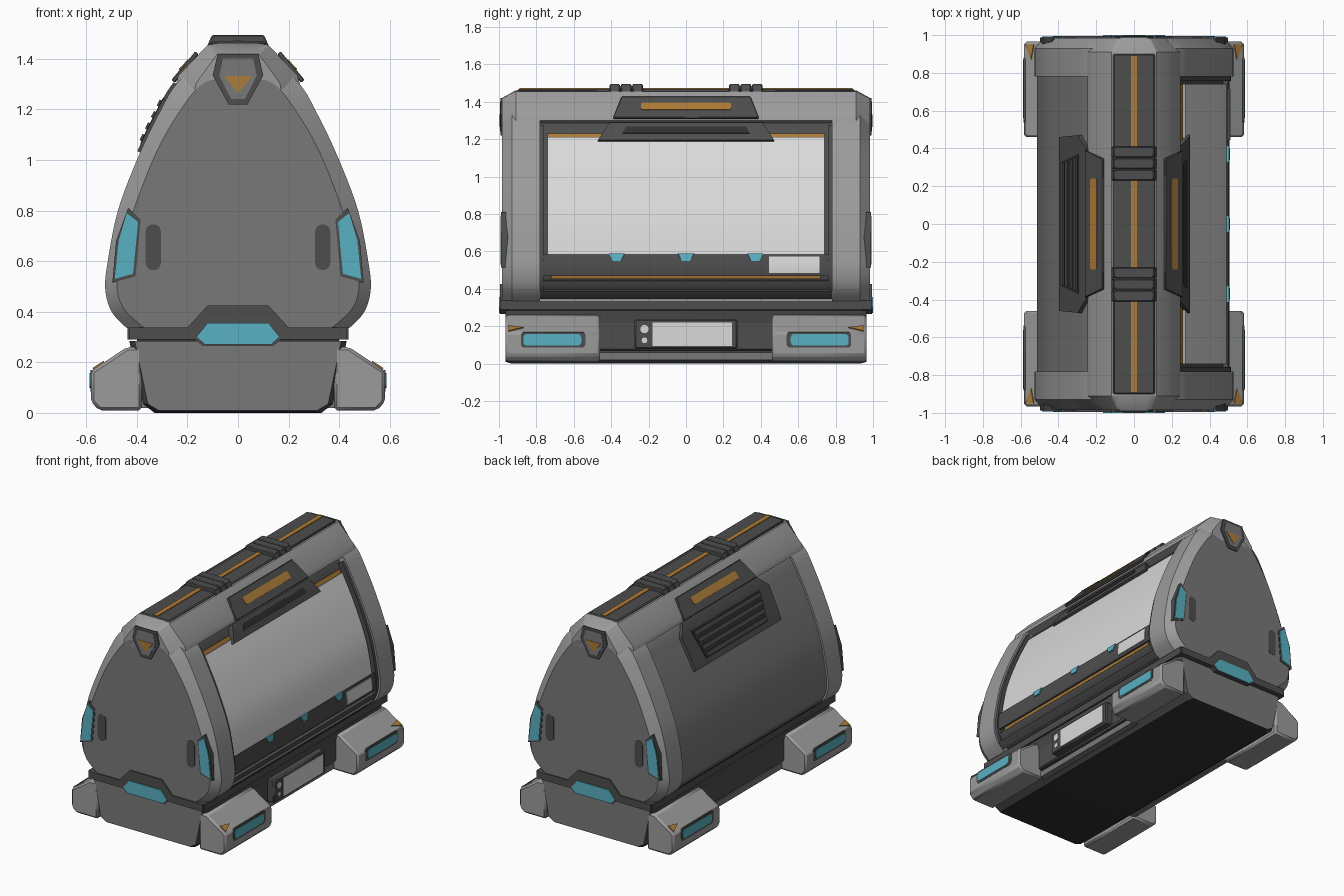
import bpy, bmesh, math
from mathutils import Vector

if "Cube" in bpy.data.objects:
    bpy.data.objects.remove(bpy.data.objects["Cube"])

def mat(name, r, g, b):
    m = bpy.data.materials.new(name)
    m.diffuse_color = (r, g, b, 1)
    m.use_nodes = True
    m.node_tree.nodes["Principled BSDF"].inputs["Base Color"].default_value = m.diffuse_color
    return m

WHITE = mat("pale_panel", 0.70, 0.70, 0.70)
LIGHT = mat("light_grey", 0.33, 0.33, 0.33)
MID = mat("mid_grey", 0.19, 0.19, 0.19)
DARK = mat("dark_grey", 0.075, 0.075, 0.075)
BLACK = mat("near_black", 0.03, 0.03, 0.03)
CYAN = mat("cyan_light", 0.10, 0.44, 0.55)
ORANGE = mat("orange_trim", 0.42, 0.20, 0.04)

def make(name, verts, faces, mats, rule=None, bevel=0, angle=30):
    me = bpy.data.meshes.new(name)
    bm = bmesh.new()
    vs = [bm.verts.new(v) for v in verts]
    for f in faces:
        bm.faces.new([vs[i] for i in f])
    bmesh.ops.recalc_face_normals(bm, faces=bm.faces)
    if rule:
        for f in bm.faces:
            f.normal_update()
            f.material_index = rule(f)
    bm.to_mesh(me)
    bm.free()
    for m in mats:
        me.materials.append(m)
    me.shade_smooth()
    me.set_sharp_from_angle(angle=math.radians(angle))
    ob = bpy.data.objects.new(name, me)
    bpy.context.collection.objects.link(ob)
    if bevel:
        b = ob.modifiers.new("bevel", 'BEVEL')
        b.width, b.segments, b.limit_method = bevel, 1, 'ANGLE'
    return ob

def loft(name, rings, mats, rule=None, bevel=0):
    n, v, f = len(rings[0]), [p for r in rings for p in r], []
    for k in range(len(rings) - 1):
        for i in range(n):
            j = (i + 1) % n
            f.append((k*n + i, k*n + j, k*n + n + j, k*n + n + i))
    f += [tuple(range(n)), tuple(range(len(v) - n, len(v)))]
    return make(name, v, f, mats, rule, bevel)

def prism(name, pts, vec, m, bevel=0):
    return loft(name, [[Vector(p) for p in pts], [Vector(p) + Vector(vec) for p in pts]], [m], None, bevel)

def box(name, x0, x1, y0, y1, z0, z1, m, bevel=0):
    return prism(name, [(x0, y0, z0), (x1, y0, z0), (x1, y1, z0), (x0, y1, z0)], (0, 0, z1 - z0), m, bevel)

def stadium(cu, cv, w, h, r, n=5):
    pts = []
    for q, (a, b) in enumerate(((1, 1), (-1, 1), (-1, -1), (1, -1))):
        for i in range(n + 1):
            t = (q + i / n) * math.pi / 2
            pts.append((cu + a*(w/2 - r) + r*math.cos(t), cv + b*(h/2 - r) + r*math.sin(t)))
    return pts

def spline(c, n=5):
    out = []
    c = [Vector(p) for p in c]
    for i in range(len(c) - 1):
        a, b, d, e = c[max(i-1, 0)], c[i], c[i+1], c[min(i+2, len(c)-1)]
        for k in range(n):
            t = k / n
            out.append(0.5*(2*b + (d-a)*t + (2*a-5*b+4*d-e)*t*t + (3*b-a-3*d+e)*t**3))
    return out + [c[-1]]

# hull half profiles (x, z), top centre to bottom
OUTER = spline([(0, 1.40), (.12, 1.385), (.24, 1.305), (.32, 1.17), (.40, 1.0), (.475, .80),
                (.515, .60), (.525, .49), (.50, .40), (.44, .335)])
INNER = spline([(0, 1.325), (.09, 1.32), (.165, 1.28), (.27, 1.13), (.345, .98), (.43, .75),
                (.47, .58), (.478, .49), (.45, .41), (.37, .335)])

def offset(half, d):
    out = []
    for i, p in enumerate(half):
        t = (half[min(i+1, len(half)-1)] - half[max(i-1, 0)]).normalized()
        q = p + d * Vector((-t.y, t.x))
        out.append(Vector((0 if i == 0 else q.x, max(q.y, .335))))
    return out

def ring(y, right, left=None):
    left = left or right
    return [(p.x, y, p.y) for p in right] + [(-p.x, y, p.y) for p in reversed(left[1:])]

def hull_x(z):
    for a, b in zip(OUTER, OUTER[1:]):
        if b.y <= z <= a.y:
            return a.x + (b.x - a.x) * (a.y - z) / (a.y - b.y)
    return OUTER[-1].x

def on_hull(z, d):
    g = (hull_x(z + .015) - hull_x(z - .015)) / .03
    l = math.hypot(1, g)
    return hull_x(z) + d / l, z - d * g / l

def slab(name, s, z0, z1, h0, h1, d0, d1, m, yc=0, n=12):
    """curved plate following the hull side s, between offsets d0 and d1"""
    rings = []
    for i in range(n + 1):
        t = i / n
        z, h = z0 + (z1 - z0)*t, h0 + (h1 - h0)*t
        (xa, za), (xb, zb) = on_hull(z, d0), on_hull(z, d1)
        rings.append([(s*xa, yc-h, za), (s*xb, yc-h, zb), (s*xb, yc+h, zb), (s*xa, yc+h, za)])
    return loft(name, rings, [m])

# main hull: closed on the left, dark recess behind the door on the right
loft("hull_middle", [ring(y, offset(OUTER, -.045), offset(OUTER, -.012)) for y in (-.8, .8)],
     [MID, DARK], lambda f: 1 if f.calc_center_median().x > .02 else 0)

for e in (-1, 1):
    # end arches with flat end panel
    loft("end_arch", [ring(e*.985, INNER), ring(e*.93, OUTER), ring(e*.78, OUTER)],
         [LIGHT, MID], lambda f: 1 if abs(f.normal.y) > .95 and abs(f.calc_center_median().y) > .95 else 0)
    for s in (-1, 1):
        # end lights and slots
        frame = [(.435, .81), (.385, .765), (.405, .54), (.497, .515), (.482, .68)]
        lamp = [(.44, .79), (.395, .755), (.415, .55), (.487, .53), (.472, .68)]
        prism("end_lamp_frame", [(s*x, e*.94, z) for x, z in frame], (0, e*.048, 0), DARK)
        prism("end_lamp", [(s*x, e*.94, z) for x, z in lamp], (0, e*.052, 0), CYAN)
        prism("end_slot", [(s*x, e*.98, z) for x, z in stadium(.335, .655, .06, .18, .028)], (0, e*.007, 0), DARK)
    # crest at the top of each end
    crest = [(-.08, 1.42), (.08, 1.42), (.10, 1.335), (.037, 1.22), (-.037, 1.22), (-.10, 1.335)]
    prism("crest_frame", [(x, e*.94, z) for x, z in crest], (0, e*.052, 0), DARK)
    prism("crest_plate", [(x*.74, e*.98, 1.33 + (z - 1.33)*.8) for x, z in crest], (0, e*.015, 0), MID)
    prism("crest_triangle", [(x, e*.99, z) for x, z in ((-.057, 1.333), (.057, 1.333), (0, 1.265))], (0, e*.008, 0), ORANGE)
    # raised belt bracket with lamp
    half = [(.12, .425), (.2, .338), (.43, .338), (.43, .29), (.17, .29), (.14, .266)]
    prism("belt_bracket", [(x, e*.93, z) for x, z in half] + [(-x, e*.93, z) for x, z in reversed(half)],
          (0, e*.064, 0), DARK)
    lampf = [(.165, .30), (.12, .356), (-.12, .356), (-.165, .30), (-.13, .27), (.13, .27)]
    prism("belt_lamp", [(x, e*.99, z) for x, z in lampf], (0, e*.01, 0), CYAN)

# roof cap with tapered ends
def roof(y, half):
    return [(x, y, z) for x, z in half] + [(-x, y, z) for x, z in reversed(half)]
small = [(.06, 1.42), (.085, 1.415), (.165, 1.305), (.17, 1.28), (.1, 1.26)]
large = [(.08, 1.462), (.12, 1.455), (.235, 1.335), (.245, 1.30), (.1, 1.26)]
loft("roof_cap", [roof(-.985, small), roof(-.91, large), roof(.91, large), roof(.985, small)], [LIGHT])
# spine, orange line and ribbed collars
box("spine", -.11, .11, -.9, .9, 1.42, 1.468, DARK, .006)
box("spine_line", -.016, .016, -.89, .89, 1.465, 1.473, ORANGE)
for e in (-1, 1):
    for k in (-1, 0, 1):
        y = e*.32 + k*.061
        prism("collar_rib", [(-.123, y-.028, 1.45), (.123, y-.028, 1.45), (.102, y-.028, 1.495), (-.102, y-.028, 1.495)],
              (0, .056, 0), DARK, .005)
    box("collar_core", -.108, .108, e*.32-.08, e*.32+.08, 1.45, 1.485, DARK)

for s in (-1, 1):
    # roof side brackets with orange inlay
    n = Vector((s*.73, 0, .68))
    prism("roof_bracket", [(s*.25, -.39, 1.305), (s*.25, .39, 1.305), (s*.155, .345, 1.418), (s*.155, -.345, 1.418)],
          n*.018, DARK, .004)
    st = stadium(0, 0, .48, .052, .012)
    prism("bracket_inlay", [Vector((s*.2, 0, 1.364)) + n*.016 + Vector((-s*.68*v, u, .73*v)) for u, v in st],
          n*.006, ORANGE)
    # lower side rail and belt
    slab("side_rail", s, .345, .385, .78, .78, -.05, -.004, DARK)
    box("side_belt", s*.3, s*.437, -.985, .985, .29, .338, DARK)

# vent on the left side
slab("vent_panel", -1, 1.03, 1.235, .46, .47, -.02, .012, DARK)
slab("vent_top", -1, 1.235, 1.30, .47, .40, -.02, .012, DARK)
slab("vent_opening", -1, 1.06, 1.24, .33, .37, 0, .014, BLACK)
for k in range(4):
    z = 1.07 + k*.045
    slab("vent_slat", -1, z, z + .024, .32 + k*.01, .325 + k*.01, .0, .022, DARK, n=3)
# vent hood above the door
slab("door_hood", 1, 1.2, 1.295, .47, .41, -.05, -.008, DARK)
slab("door_hood_slot", 1, 1.235, 1.27, .34, .32, -.03, -.005, BLACK)

# door on the right side
slab("door_panel", 1, .59, 1.225, .74, .74, -.06, -.026, WHITE, n=24)
slab("door_top_trim", 1, 1.225, 1.25, .74, .74, -.06, -.036, ORANGE)
slab("door_lower_panel", 1, .465, .59, .76, .76, -.06, -.02, DARK)
slab("door_bottom_trim", 1, .443, .463, .72, .72, -.06, -.034, ORANGE)
slab("door_sill", 1, .385, .435, .77, .77, -.06, -.02, DARK)
slab("door_label", 1, .485, .575, .135, .135, -.03, -.014, WHITE, yc=.58)
for y in (-.37, 0, .37):
    slab("door_lamp", 1, .552, .592, .022, .042, -.03, -.013, CYAN, yc=y, n=3)
for e in (-1, 1):
    slab("door_jamb", 1, .36, 1.28, .012, .012, -.06, -.012, DARK, yc=e*.77, n=24)

# base
def base(y, k, z0=0):
    half = [(.33*k, z0), (.375*k, .035), (.43*k, .285)]
    return roof(y, half)
loft("base_core", [base(-.965, .95, .01), base(-.93, 1), base(.93, 1), base(.965, .95, .01)], [MID, DARK, BLACK],
     lambda f: 2 if f.normal.z < -.9 else 1 if abs(f.normal.x) > .5 or f.normal.z < -.3 else 0)
box("base_neck", -.40, .40, -.95, .95, .27, .30, BLACK)
for s in (-1, 1):
    box("base_side_strip", s*.3, s*.40, -.47, .47, .02, .06, MID)
    box("base_side_panel", s*.3, s*.415, -.47, .47, .07, .25, DARK, .01)
    for e in (-1, 1):
        # feet with lamps and corner markers
        foot = [(.38, .01), (.55, .01), (.582, .045), (.582, .165), (.44, .26), (.38, .26)]
        prism("foot", [(s*x, e*.46, z) for x, z in foot], (0, e*.505, 0), LIGHT, .012)
        prism("foot_lamp_frame", [(s*.575, y, z) for y, z in stadium(e*.71, .128, .345, .085, .02)], (s*.009, 0, 0), DARK)
        prism("foot_lamp", [(s*.58, y, z) for y, z in stadium(e*.715, .128, .31, .06, .018)], (s*.007, 0, 0), CYAN)
        prism("foot_marker", [(s*.572, e*.95, .171), (s*.528, e*.95, .2), (s*.543, e*.87, .19)], (s*.004, 0, .006), ORANGE)

# display on the right side of the base
box("display_frame", .38, .465, -.275, .275, .08, .238, DARK, .008)
box("display_screen", .46, .469, -.18, .245, .095, .22, WHITE)
for z, r in ((.185, .022), (.125, .015)):
    prism("display_button", [(.46, y, zz) for y, zz in stadium(-.222, z, 2*r, 2*r, r)], (.01, 0, 0), WHITE)
